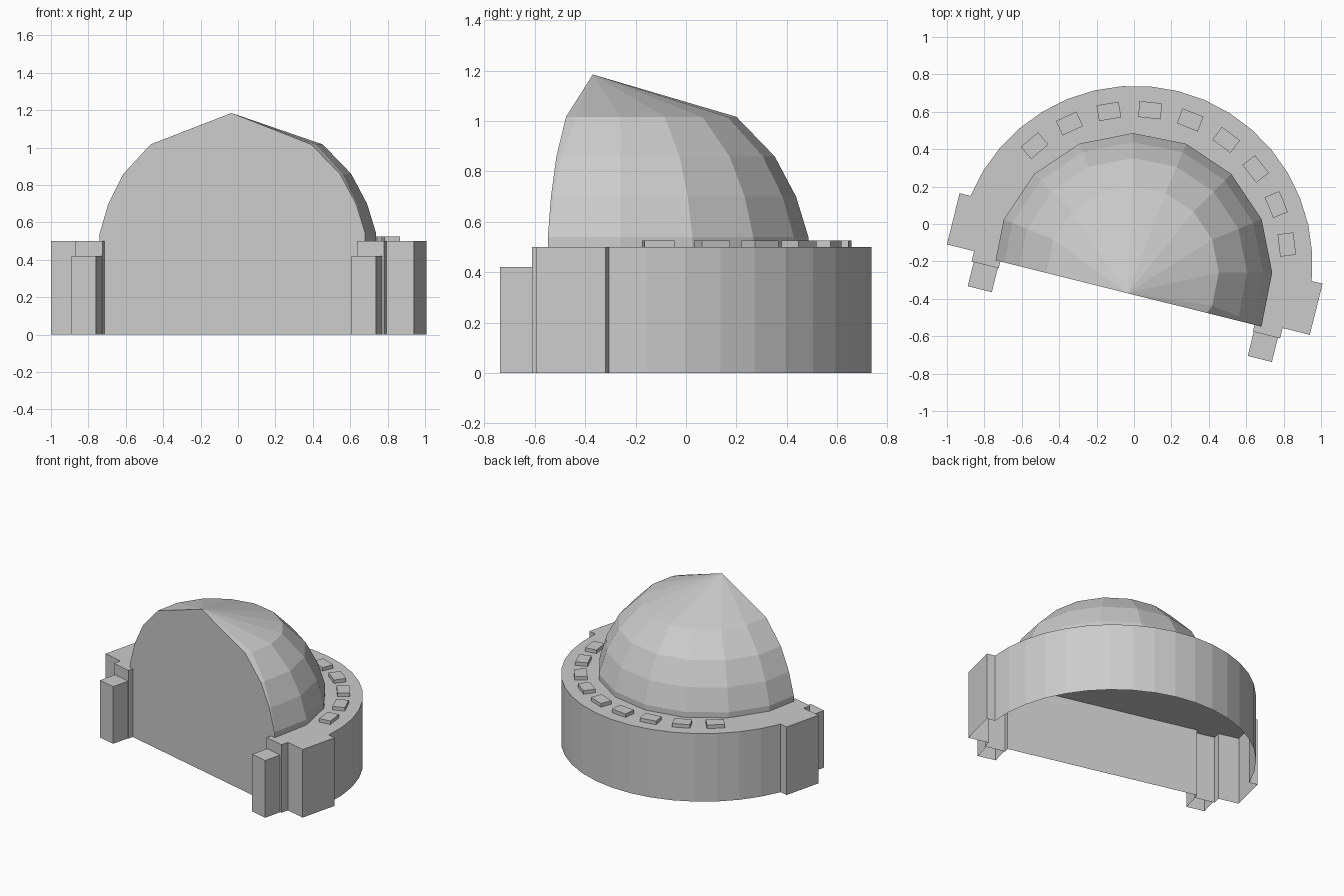
import bpy, bmesh, math
from mathutils import Vector, Matrix

cube = bpy.data.objects.get("Cube")
if cube:
    bpy.data.objects.remove(cube, do_unlink=True)

grey = bpy.data.materials.new("plain_grey")
grey.use_nodes = True
grey.diffuse_color = (0.6, 0.6, 0.6, 1)
grey.node_tree.nodes["Principled BSDF"].inputs["Base Color"].default_value = (0.6, 0.6, 0.6, 1)

# Building frame: origin at the middle of the flat front, turned about z
TURN = math.radians(-14)
ORIGIN = Vector((-0.035, -0.37, 0))
FRAME = Matrix.Translation(ORIGIN) @ Matrix.Rotation(TURN, 4, 'Z')
WALL_H = 0.5
RING_CENTRE, RING_R = 0.164, 0.95


def finish(bm, name, matrix=FRAME):
    bmesh.ops.recalc_face_normals(bm, faces=bm.faces)
    bm.transform(matrix)
    mesh = bpy.data.meshes.new(name)
    bm.to_mesh(mesh)
    bm.free()
    mesh.materials.append(grey)
    obj = bpy.data.objects.new(name, mesh)
    bpy.context.collection.objects.link(obj)
    return obj


def open_prism(name, outline, height):
    """Extruded outline with a roof and no floor."""
    bm = bmesh.new()
    low = [bm.verts.new((x, y, 0)) for x, y in outline]
    high = [bm.verts.new((x, y, height)) for x, y in outline]
    for i in range(len(outline)):
        j = (i + 1) % len(outline)
        bm.faces.new((low[i], low[j], high[j], high[i]))
    bm.faces.new(high)
    obj = finish(bm, name)
    # keep normals pointing out of the open shell
    roof = max(obj.data.polygons, key=lambda p: len(p.vertices))
    if roof.normal.z < 0:
        obj.data.flip_normals()
    return obj


# Curved base wall with stepped end blocks and the straight front
end = [(0.70, 0), (0.70, -0.037), (0.85, -0.037), (0.85, 0.02), (1.0, 0.02), (1.0, 0.302)]
arc = []
for i in range(19):
    a = math.radians(8.3 + i * (180 - 16.6) / 18)
    arc.append((RING_R * math.cos(a), RING_CENTRE + RING_R * math.sin(a)))
open_prism("base_wall", end + arc + [(-x, y) for x, y in reversed(end)], WALL_H)

# Small lower posts in front of the end blocks
for side, label in ((1, "left"), (-1, "right")):
    post = [(0.705, -0.17), (0.838, -0.17), (0.838, -0.035), (0.705, -0.035)]
    open_prism("front_post_" + label, [(side * x, y) for x, y in post], 0.42)

# Faceted dome, sliced along the flat front
bm = bmesh.new()
levels = [(0.5, 0.746), (0.54, 0.746), (0.70, 0.697), (0.86, 0.612), (1.017, 0.46)]
SIDES = 16
rings = []
for z, r in levels:
    rings.append([bm.verts.new((-0.007 + r * math.cos(math.tau * i / SIDES),
                                -0.26 + r * math.sin(math.tau * i / SIDES), z))
                  for i in range(SIDES)])
for a, b in zip(rings, rings[1:]):
    for i in range(SIDES):
        j = (i + 1) % SIDES
        bm.faces.new((a[i], a[j], b[j], b[i]))
bm.transform(FRAME.inverted())
bmesh.ops.bisect_plane(bm, geom=bm.verts[:] + bm.edges[:] + bm.faces[:], dist=0.0005,
                       plane_co=(0, 0, 0), plane_no=(0, 1, 0), clear_inner=True)

# Roof fan meeting at a peak on the front, then the flat front face
top_z = levels[-1][0]
rim = [e for e in bm.edges if all(abs(v.co.z - top_z) < 1e-4 for v in e.verts)]
front = [v for v in bm.verts if abs(v.co.y) < 0.001]
peak = bm.verts.new((0, 0, 1.185))
for e in rim:
    bm.faces.new((e.verts[0], e.verts[1], peak))
left = sorted([v for v in front if v.co.x < 0], key=lambda v: v.co.z)
right = sorted([v for v in front if v.co.x > 0], key=lambda v: -v.co.z)
bm.faces.new(left + [peak] + right)
finish(bm, "dome")

# Raised tiles around the ledge
for i in range(9):
    a = math.radians(7 + 15.4 * i)
    bm = bmesh.new()
    bmesh.ops.create_cube(bm, size=1, matrix=Matrix.Diagonal((0.085, 0.12, 0.03, 1)))
    place = Matrix.Translation((0.823 * math.cos(a), -0.21 + 0.823 * math.sin(a), WALL_H + 0.011))
    finish(bm, "ledge_tile_%d" % (i + 1), place @ Matrix.Rotation(a, 4, 'Z'))
